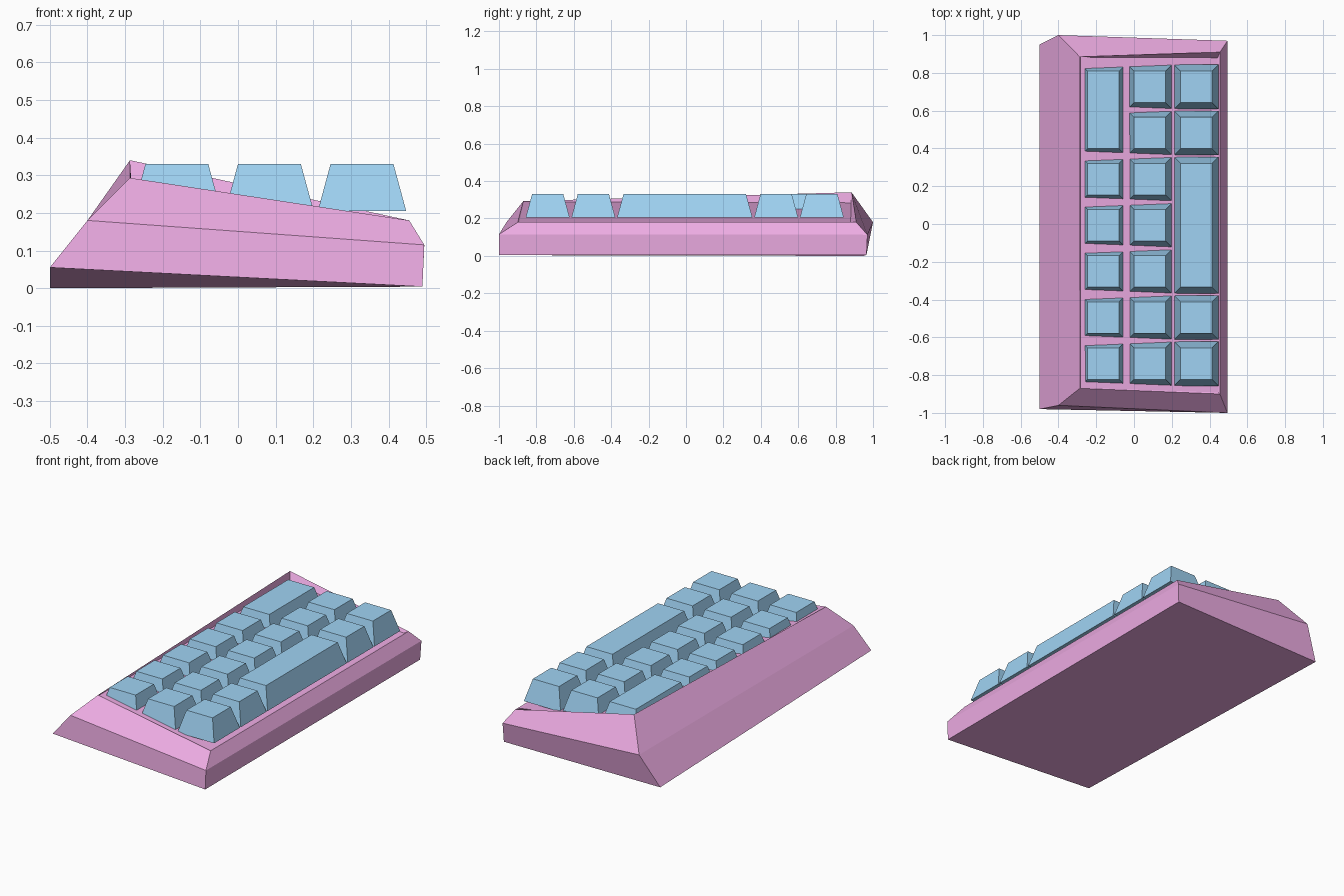
import bpy, bmesh

if "Cube" in bpy.data.objects:
    bpy.data.objects.remove(bpy.data.objects["Cube"])


def material(name, rgb):
    m = bpy.data.materials.new(name)
    m.diffuse_color = (*rgb, 1)
    m.use_nodes = True
    m.node_tree.nodes["Principled BSDF"].inputs["Base Color"].default_value = m.diffuse_color
    return m


def loft(name, rings, mat):
    """Skin a stack of four-cornered rings and cap both ends."""
    bm = bmesh.new()
    loops = [[bm.verts.new(p) for p in ring] for ring in rings]
    for a, b in zip(loops, loops[1:]):
        for i in range(4):
            j = (i + 1) % 4
            bm.faces.new((a[i], a[j], b[j], b[i]))
    bm.faces.new(loops[0][::-1])
    bm.faces.new(loops[-1])
    bmesh.ops.recalc_face_normals(bm, faces=bm.faces)
    me = bpy.data.meshes.new(name)
    bm.to_mesh(me)
    bm.free()
    me.materials.append(mat)
    ob = bpy.data.objects.new(name, me)
    bpy.context.collection.objects.link(ob)
    return ob


def rect(x0, x1, y0, y1, z):
    return [(x0, y0, z), (x1, y0, z), (x1, y1, z), (x0, y1, z)]


pink = material("case_pink", (0.85, 0.41, 0.77))
blue = material("key_blue", (0.35, 0.65, 0.90))

# Case: hand-shaped wedge; rings are base, waist, rim and sunken sloping plate
loft("case", [
    [(-0.5, -0.98, 0.055), (0.49, -1.0, 0.004), (0.49, 0.965, 0.005), (-0.5, 0.95, 0)],
    [(-0.4, -0.96, 0.18), (0.495, -1.0, 0.115), (0.495, 0.97, 0.113), (-0.4, 1.0, 0.18)],
    [(-0.287, -0.87, 0.293), (0.455, -0.9, 0.18), (0.455, 0.91, 0.18), (-0.287, 0.885, 0.34)],
    [(-0.284, -0.867, 0.29), (0.445, -0.892, 0.178), (0.443, 0.88, 0.178), (-0.284, 0.883, 0.284)],
], pink)

# Keys: tapered caps on a 3 x 7 grid; each column lists key lengths in rows
PITCH, SIZE, INSET = 0.2443, 0.235, 0.034
columns = [(-0.28, [1, 1, 1, 1, 1, 2]),
           (-0.034, [1] * 7),
           (0.212, [1, 1, 3, 1, 1])]
for c, (x, spans) in enumerate(columns):
    row = 0
    for span in spans:
        y0 = -0.857 + row * PITCH
        y1 = y0 + SIZE + (span - 1) * PITCH
        loft(f"key_{c + 1}_{row + 1}", [
            rect(x, x + SIZE, y0, y1, 0.205),
            rect(x + INSET, x + SIZE - INSET, y0 + INSET, y1 - INSET, 0.33),
        ], blue)
        row += span
